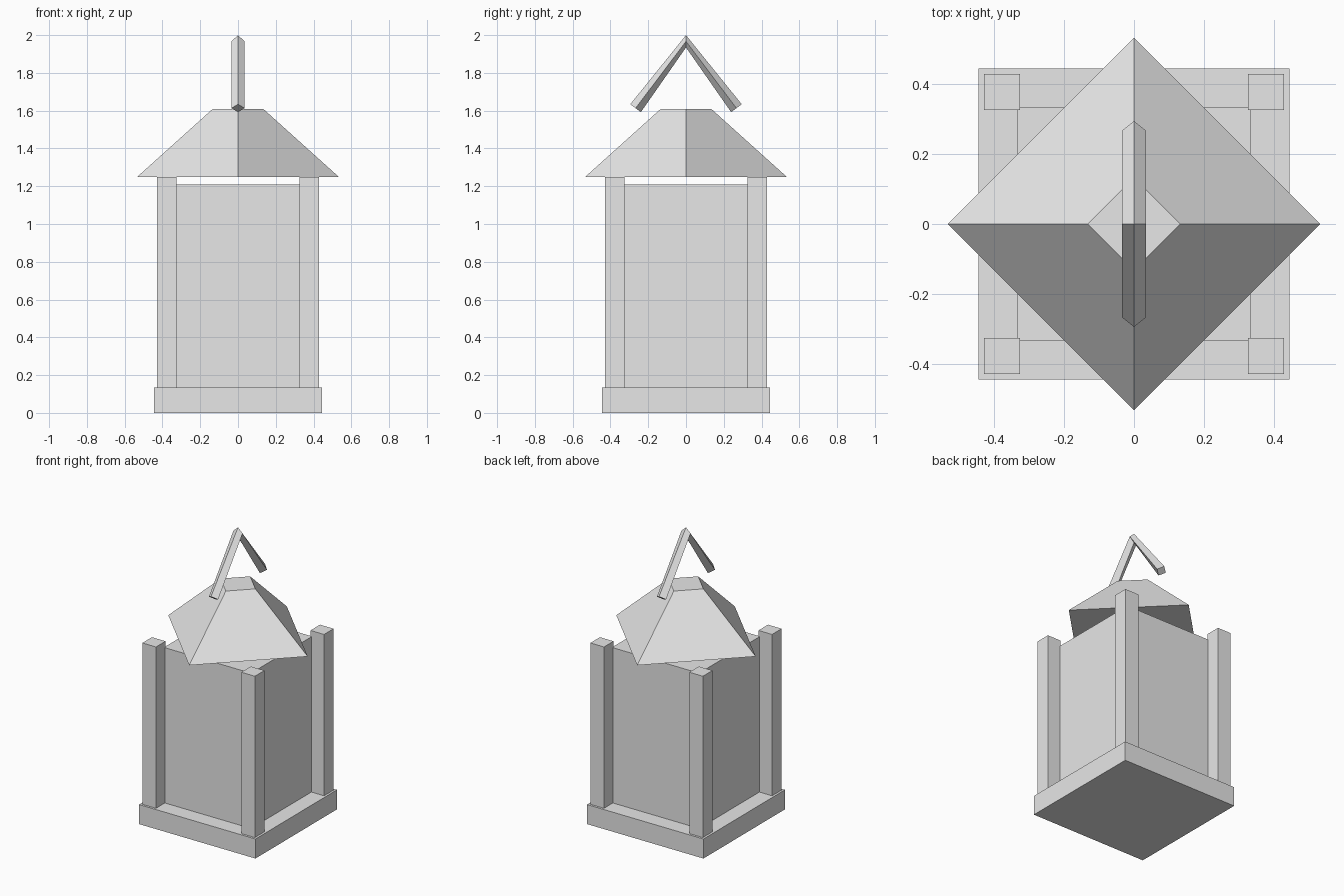
import bpy, bmesh
from mathutils import Vector

cube = bpy.data.objects.get("Cube")
if cube:
    bpy.data.objects.remove(cube, do_unlink=True)

grey = bpy.data.materials.new("light_grey")
grey.use_nodes = True
grey.diffuse_color = (0.8, 0.8, 0.8, 1)
grey.node_tree.nodes["Principled BSDF"].inputs["Base Color"].default_value = grey.diffuse_color


def loft(name, rings):
    """Join four-sided rings of points into a closed, flat-shaded solid."""
    bm = bmesh.new()
    loops = [[bm.verts.new(p) for p in ring] for ring in rings]
    for a, b in zip(loops, loops[1:]):
        for i in range(4):
            j = (i + 1) % 4
            bm.faces.new((a[i], a[j], b[j], b[i]))
    bm.faces.new(loops[0])
    bm.faces.new(loops[-1])
    bmesh.ops.recalc_face_normals(bm, faces=bm.faces)
    mesh = bpy.data.meshes.new(name)
    bm.to_mesh(mesh)
    bm.free()
    mesh.materials.append(grey)
    obj = bpy.data.objects.new(name, mesh)
    bpy.context.collection.objects.link(obj)
    return obj


def square(half, z, x=0, y=0):
    return [(x + sx * half, y + sy * half, z)
            for sx, sy in ((-1, -1), (1, -1), (1, 1), (-1, 1))]


def diamond(radius, z):
    return [(radius, 0, z), (0, radius, z), (-radius, 0, z), (0, -radius, z)]


# Base slab and lantern body
loft("base", [square(0.445, 0), square(0.445, 0.135)])
loft("body", [square(0.333, 0.135), square(0.333, 1.208)])

# Corner posts
for side, sx in (("right", -1), ("left", 1)):
    for end, sy in (("front", -1), ("back", 1)):
        x, y = sx * 0.378, sy * 0.378
        loft(f"{end}_{side}_post",
             [square(0.052, 0.135, x, y), square(0.052, 1.25, x, y)])

# Roof, turned a quarter-corner from the body
loft("roof", [diamond(0.533, 1.25), diamond(0.133, 1.61)])

# Bent carrying handle with a diamond cross-section
thick = 0.035
rings = []
for y, z, normal in ((-0.267, 1.613, (0, -0.8, 0.6)),
                     (0, 1.967, (0, 0, 0.93)),
                     (0.267, 1.613, (0, 0.8, 0.6))):
    centre, out = Vector((0, y, z)), Vector(normal) * thick
    across = Vector((thick, 0, 0))
    rings.append([centre + out, centre + across, centre - out, centre - across])
loft("handle", rings)
